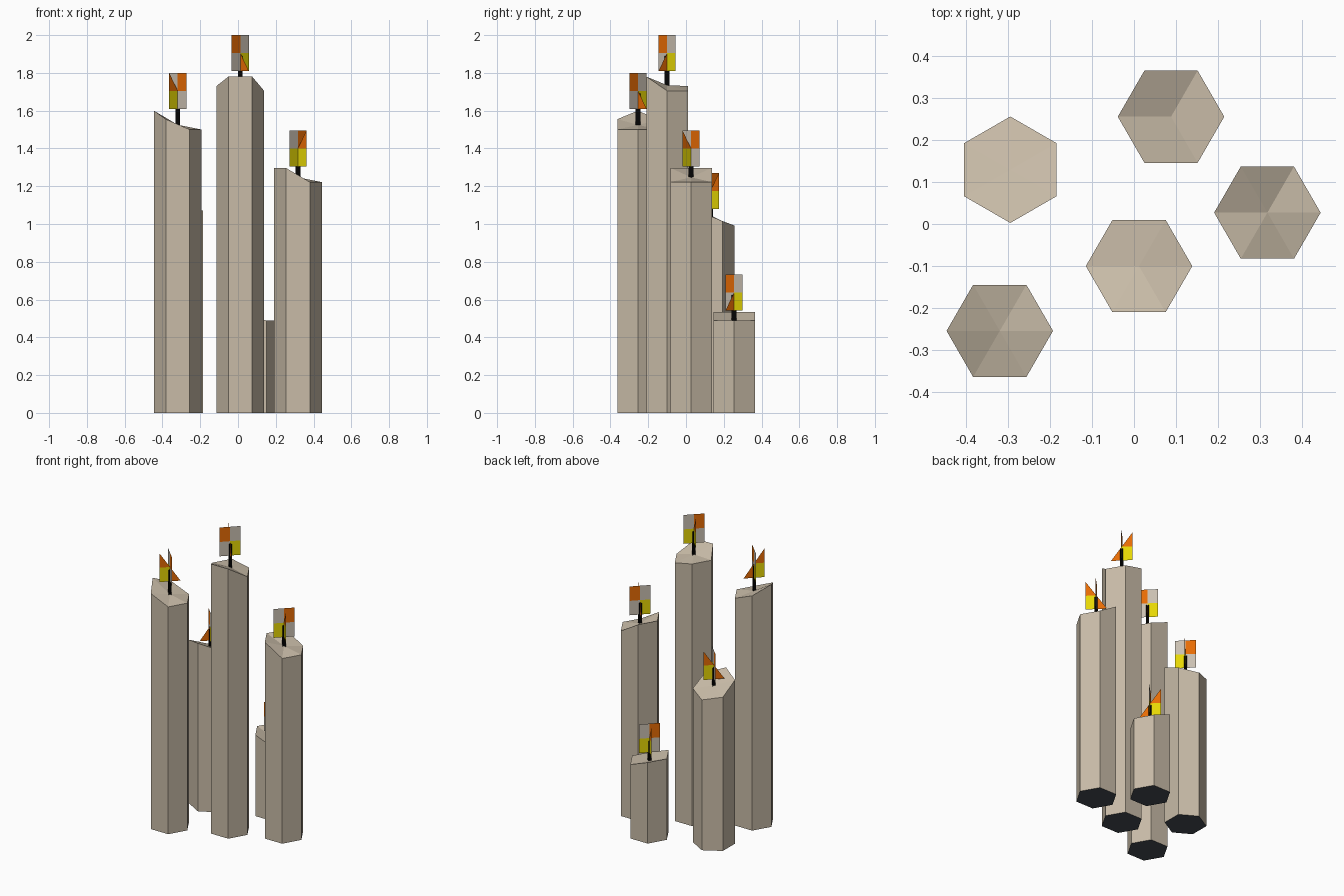
import bpy, math

if "Cube" in bpy.data.objects:
    bpy.data.objects.remove(bpy.data.objects["Cube"])

def mat(name, r, g, b):
    m = bpy.data.materials.new(name)
    lin = [((c / 255 + 0.055) / 1.055) ** 2.4 for c in (r, g, b)]
    m.diffuse_color = (*lin, 1)
    m.use_nodes = True
    m.node_tree.nodes["Principled BSDF"].inputs["Base Color"].default_value = m.diffuse_color
    return m

WAX = mat("wax_tan", 200, 187, 167)
BASE = mat("base_dark_slate", 68, 75, 83)
BLACK = mat("wick_black", 3, 3, 3)
ORANGE = mat("flame_orange", 238, 111, 3)
YELLOW = mat("flame_yellow", 238, 222, 3)
PALE = mat("flame_pale", 202, 192, 177)

def build(name, verts, faces, mats, idx, loc):
    me = bpy.data.meshes.new(name)
    me.from_pydata(verts, [], faces)
    for m in mats:
        me.materials.append(m)
    for p, i in zip(me.polygons, idx):
        p.material_index = i
    ob = bpy.data.objects.new(name, me)
    ob.location = loc
    bpy.context.collection.objects.link(ob)
    return ob

R = 0.1265       # candle radius
HALF = 0.064     # flame arm length
FH = 0.19        # flame height
WICK = 0.013     # wick half width

def candle(n, x, y, start, heights, centre, flame_z, theta):
    # hexagonal wax body with an uneven fan top
    ring = [(R * math.cos(math.radians(start + 60 * i)),
             R * math.sin(math.radians(start + 60 * i))) for i in range(6)]
    verts = [(a, b, 0) for a, b in ring]
    verts += [(a, b, h) for (a, b), h in zip(ring, heights)]
    verts.append((0, 0, centre))
    nxt = lambda i: (i + 1) % 6
    faces = [(i, nxt(i), nxt(i) + 6, i + 6) for i in range(6)]
    faces += [(i + 6, nxt(i) + 6, 12) for i in range(6)]
    faces.append((5, 4, 3, 2, 1, 0))
    build(f"candle_body_{n}", verts, faces, [WAX, BASE], [0] * 12 + [1], (x, y, 0))

    # wick: two crossed thin plates
    z0, z1 = centre - 0.01, flame_z + 0.08
    v, f = [], []
    for dx, dy in ((WICK, 0), (0, WICK)):
        k = len(v)
        v += [(-dx, -dy, z0), (dx, dy, z0), (dx, dy, z1), (-dx, -dy, z1)]
        f.append((k, k + 1, k + 2, k + 3))
    build(f"wick_{n}", v, f, [BLACK], [0, 0], (x, y, 0))

    # flame: four upright arms in a diagonal cross, each split at mid height
    v, f, idx = [], [], []
    lo, mid, hi = flame_z, flame_z + FH / 2, flame_z + FH

    def patch(angle, pts, colour):
        c, s = math.cos(math.radians(angle)), math.sin(math.radians(angle))
        k = len(v)
        v.extend((r * HALF * c, r * HALF * s, z) for r, z in pts)
        f.append(tuple(range(k, k + len(pts))))
        idx.append(colour)

    upper = [(0, mid), (1, mid), (1, hi), (0, hi)]
    lower = [(0, lo), (1, lo), (1, mid), (0, mid)]
    patch(theta, upper, 0)
    patch(theta, lower, 2)
    patch(theta + 180, upper, 2)
    patch(theta + 180, lower, 1)
    patch(theta - 90, [(0, mid), (1, mid), (1, hi)], 0)
    patch(theta - 90, lower, 1)
    patch(theta + 90, [(0, lo), (1, lo), (0, mid)], 0)
    build(f"flame_{n}", v, f, [ORANGE, YELLOW, PALE], idx, (x, y, 0))

# x, y, first corner angle, rim heights, centre height, flame base, flame turn
candle(1, -0.319, -0.254, 0, (1.5, 1.5, 1.55, 1.6, 1.555, 1.5), 1.525, 1.61, 315)
candle(2, 0.012, -0.10, 0, (1.705, 1.705, 1.73, 1.73, 1.78, 1.78), 1.735, 1.81, 225)
candle(3, 0.317, 0.027, 0, (1.222, 1.222, 1.297, 1.297, 1.297, 1.222), 1.247, 1.305, 45)
candle(4, 0.088, 0.255, 0, (0.488, 0.488, 0.535, 0.535, 0.535, 0.488), 0.488, 0.543, 225)
candle(5, -0.294, 0.129, 30, (1.015, 0.992, 1.015, 1.08, 1.11, 1.07), 1.04, 1.08, 135)
